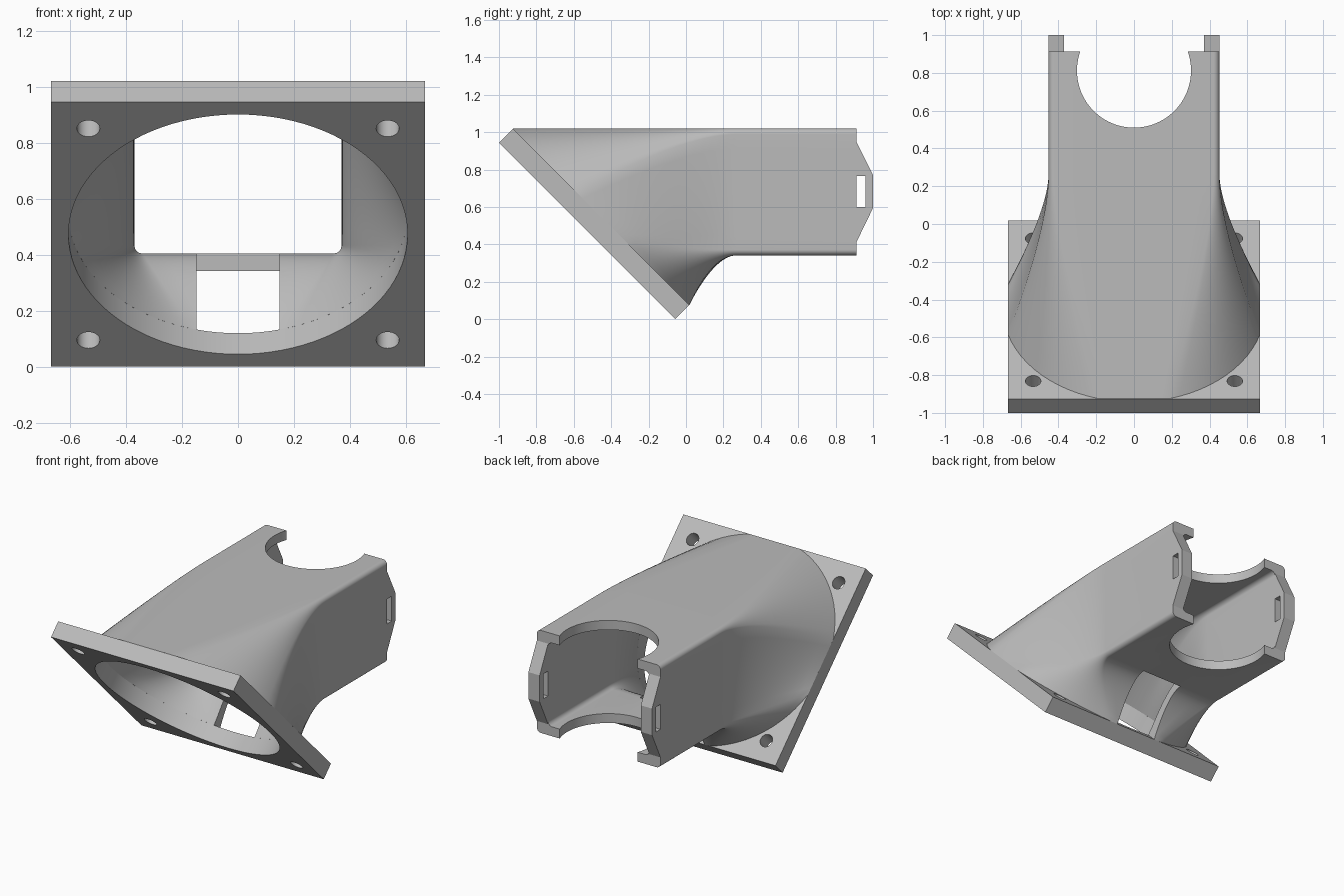
import bpy, bmesh
from math import cos, sin, pi, radians, sqrt
from mathutils import Vector, Matrix

old = bpy.data.objects.get("Cube")
if old:
    bpy.data.objects.remove(old)

grey = bpy.data.materials.new("plain grey")
grey.use_nodes = True
grey.diffuse_color = (0.5, 0.5, 0.5, 1)
grey.node_tree.nodes["Principled BSDF"].inputs["Base Color"].default_value = (0.5, 0.5, 0.5, 1)

S = sqrt(0.5)
TILT = Matrix.Rotation(radians(-45), 4, 'X')
PLATE_MID = Vector((0, -0.491, 0.51))
PLATE_BACK = PLATE_MID + Vector((0, 0.0375, 0.0375))
HALF = 0.667


def finish(name, bm):
    bmesh.ops.recalc_face_normals(bm, faces=bm.faces)
    mesh = bpy.data.meshes.new(name)
    bm.to_mesh(mesh)
    bm.free()
    obj = bpy.data.objects.new(name, mesh)
    bpy.context.collection.objects.link(obj)
    mesh.materials.append(grey)
    return obj


def cylinder(name, radius, depth, matrix, sides=96):
    bm = bmesh.new()
    bmesh.ops.create_cone(bm, cap_ends=True, segments=sides, radius1=radius,
                          radius2=radius, depth=depth, matrix=matrix)
    return finish(name, bm)


def prism(name, profile, x0, x1):
    """Side profile of (y, z) points extruded along x."""
    bm = bmesh.new()
    face = bm.faces.new([bm.verts.new((x0, y, z)) for y, z in profile])
    ext = bmesh.ops.extrude_face_region(bm, geom=[face])
    verts = [v for v in ext["geom"] if isinstance(v, bmesh.types.BMVert)]
    bmesh.ops.translate(bm, verts=verts, vec=(x1 - x0, 0, 0))
    return finish(name, bm)


def cut(obj, cutter):
    cutter.hide_render = True
    mod = obj.modifiers.new("cut", 'BOOLEAN')
    mod.operation = 'DIFFERENCE'
    mod.solver = 'EXACT'
    mod.object = cutter
    bpy.context.view_layer.objects.active = obj
    bpy.ops.object.modifier_apply(modifier=mod.name)
    bpy.data.objects.remove(cutter)


def smooth(obj):
    bpy.ops.object.select_all(action='DESELECT')
    obj.select_set(True)
    bpy.context.view_layer.objects.active = obj
    bpy.ops.object.shade_smooth_by_angle(angle=radians(30))


# Tilted square flange with a round opening and four screw holes
bm = bmesh.new()
bmesh.ops.create_cube(bm, size=1, matrix=Matrix.Translation(PLATE_MID) @ TILT
                      @ Matrix.Diagonal((2 * HALF, 2 * HALF, 0.106, 1)))
flange = finish("flange_plate", bm)
place = Matrix.Translation(PLATE_MID) @ TILT
cut(flange, cylinder("opening_cutter", 0.605, 0.5, place))
for sx in (-1, 1):
    for sy in (-1, 1):
        spot = place @ Matrix.Translation((sx * 0.534, sy * 0.534, 0))
        cut(flange, cylinder("screw_cutter", 0.041, 0.5, spot, 32))
smooth(flange)


# Duct: round end on the flange blending into a rectangular tube
def section_pairs(radius, hx, z0, z1, corner):
    """Matching points on the round end and on the rounded rectangle."""
    a, n_arc, n_flat = radians(15.5), 12, 8
    hz, zc = (z1 - z0) / 2, (z0 + z1) / 2
    rounds, rects = [], []

    def corner_point(q, t):
        sx, sz = ((1, 1), (-1, 1), (-1, -1), (1, -1))[q % 4]
        ang = (q + t) * pi / 2
        return Vector((sx * (hx - corner) + corner * cos(ang),
                       sz * (hz - corner) + corner * sin(ang)))

    def add(ang, rect):
        u = max(-HALF, min(HALF, radius * cos(ang)))
        v = max(-HALF, min(HALF, radius * sin(ang)))
        rounds.append(PLATE_BACK + Vector((u, -v * S, v * S)))
        rects.append(Vector((rect.x, 0, zc + rect.y)))

    for q in range(4):
        for i in range(n_arc):
            t = i / n_arc
            add(q * pi / 2 + a + t * (pi / 2 - 2 * a), corner_point(q, t))
        start, end = corner_point(q, 1), corner_point(q + 1, 0)
        for i in range(n_flat):
            t = i / n_flat
            add((q + 1) * pi / 2 - a + t * 2 * a, start.lerp(end, t))
    return rounds, rects


def duct_rings(bm, *section):
    rounds, rects = section_pairs(*section)
    joint, tail, steps = 0.27, 0.912, 16
    rings = []
    for s in range(steps + 1):
        t = s / steps
        ring = []
        for p, r in zip(rounds, rects):
            end = r + Vector((0, joint, 0))
            ctrl = end - Vector((0, 0.3 * (end - p).length, 0))
            ring.append(bm.verts.new(p.lerp(ctrl, t).lerp(ctrl.lerp(end, t), t)))
        rings.append(ring)
    rings.append([bm.verts.new(r + Vector((0, tail, 0))) for r in rects])
    return rings


def bridge(bm, a, b):
    for i in range(len(a)):
        j = (i + 1) % len(a)
        bm.faces.new((a[i], a[j], b[j], b[i]))


bm = bmesh.new()
outer = duct_rings(bm, 0.692, 0.452, 0.342, 1.02, 0.03)
inner = duct_rings(bm, 0.605, 0.37, 0.404, 0.958, 0.03)
for rings in (outer, inner):
    for a, b in zip(rings, rings[1:]):
        bridge(bm, a, b)
bridge(bm, outer[0], inner[0])
bridge(bm, outer[-1], inner[-1])
duct = finish("duct_shell", bm)

# Round notch through roof and floor, and the window in the sloping floor
cut(duct, cylinder("notch_cutter", 0.302, 2, Matrix.Translation((0, 0.812, 0.7))))
window = [(0.27, 0.6), (0.27, -0.05), (0.142, -0.05), (-0.258, 0.35), (-0.2, 0.6)]
cut(duct, prism("window_cutter", window, -0.148, 0.148))
smooth(duct)

# Slotted tabs at the tail of both side walls
tab = [(0.91, 0.95), (1, 0.77), (1, 0.595), (0.91, 0.41),
       (0.91, 0.6), (0.96, 0.6), (0.96, 0.765), (0.91, 0.765)]
prism("left_tab", tab, 0.37, 0.452)
prism("right_tab", tab, -0.452, -0.37)
